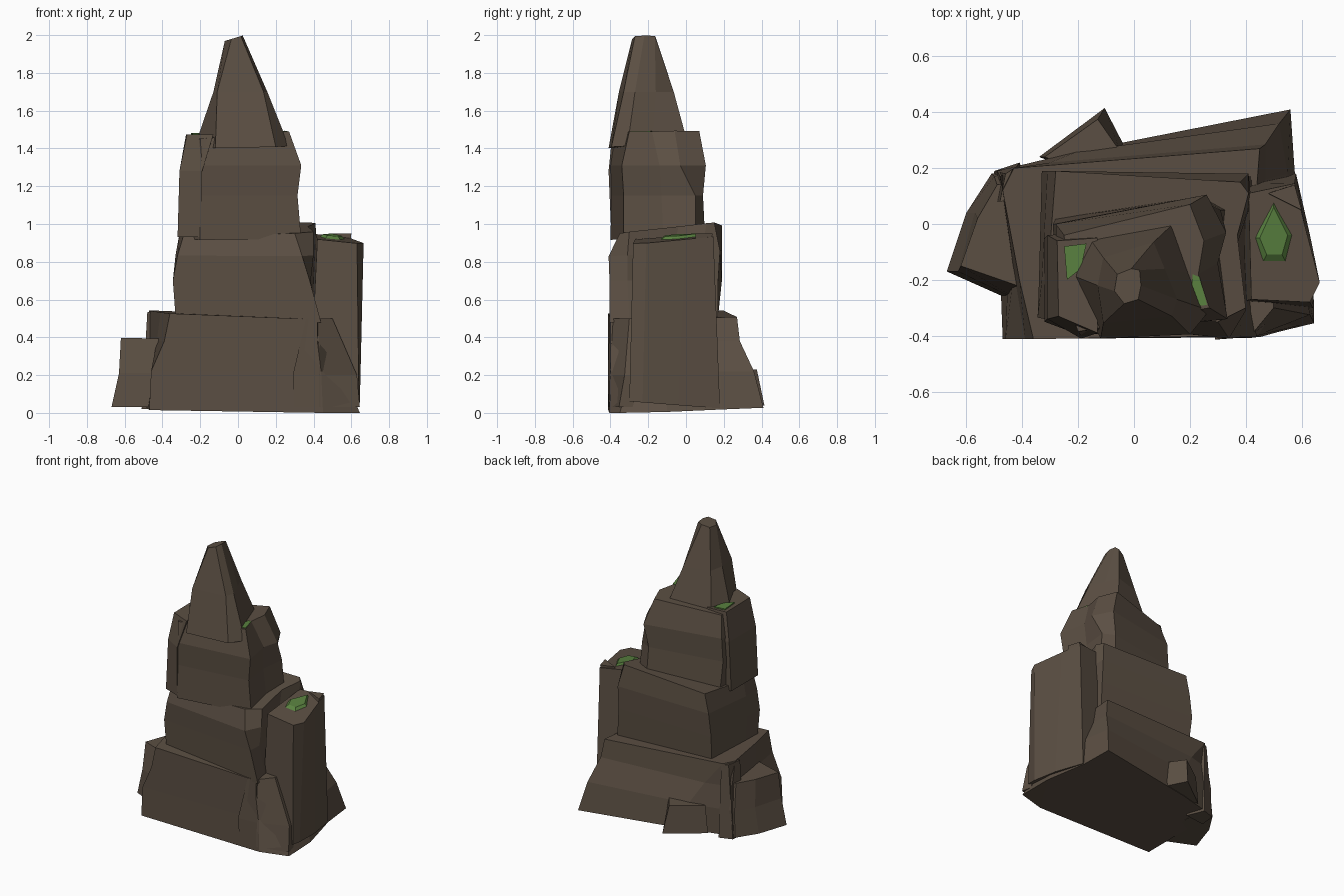
import bpy, bmesh

def material(name, rgb):
    m = bpy.data.materials.new(name)
    m.diffuse_color = (*rgb, 1)
    return m

STONE = material("stone", (0.105, 0.078, 0.056))
MOSS = material("moss", (0.10, 0.22, 0.05))

def rock(name, *rings, mat=STONE):
    """Loft faceted rings; each ring = ((z, slope_x, slope_y), [(x, y), ...])."""
    bm = bmesh.new()
    loops = [[bm.verts.new((x, y, max(0, z + sx * x + sy * y))) for x, y in pts]
             for (z, sx, sy), pts in rings]
    n = len(loops[0])
    for a, b in zip(loops, loops[1:]):
        for i in range(n):
            j = (i + 1) % n
            bm.faces.new((a[i], a[j], b[j], b[i]))
    bm.faces.new(loops[0][::-1])
    bm.faces.new(loops[-1])
    bmesh.ops.recalc_face_normals(bm, faces=bm.faces)
    bmesh.ops.triangulate(bm, faces=[f for f in bm.faces if len(f.verts) > 4])
    me = bpy.data.meshes.new(name)
    bm.to_mesh(me)
    bm.free()
    me.materials.append(mat)
    ob = bpy.data.objects.new(name, me)
    bpy.context.collection.objects.link(ob)
    return ob

# Wide foot slab with the flared sharp spur at the back right
rock("base_tier",
     ((0.022, -0.02, 0.04), [(-0.50, 0.18), (-0.20, 0.26), (0.56, 0.41), (0.575, 0.19), (0.64, -0.10),
                             (0.645, -0.35), (0.45, -0.405), (-0.47, -0.412), (-0.48, -0.15)]),
     ((0.22, 0, 0), [(-0.49, 0.19), (-0.20, 0.26), (0.52, 0.36), (0.55, 0.18), (0.56, -0.10),
                     (0.55, -0.29), (0.44, -0.40), (-0.46, -0.412), (-0.45, -0.15)]),
     ((0.38, 0, 0), [(-0.48, 0.17), (-0.30, 0.22), (0.47, 0.285), (0.47, 0.16), (0.45, -0.10),
                     (0.45, -0.28), (0.42, -0.40), (-0.39, -0.412), (-0.43, -0.17)]),
     ((0.52, -0.04, 0.02), [(-0.47, 0.12), (-0.43, 0.20), (0.45, 0.27), (0.44, 0.14), (0.43, -0.10),
                            (0.43, -0.25), (0.42, -0.40), (-0.36, -0.412), (-0.41, -0.20)]))

# Second tier: set back at the front left, leaning forward, higher at the back right
rock("middle_tier",
     ((0.50, -0.03, 0.02), [(-0.32, 0.17), (0.42, 0.17), (0.43, 0.05), (0.40, -0.12),
                            (0.42, -0.30), (0.44, -0.405), (-0.33, -0.33), (-0.33, -0.2)]),
     ((0.70, 0, 0), [(-0.33, 0.19), (0.41, 0.17), (0.41, 0.07), (0.36, -0.1),
                     (0.385, -0.31), (0.38, -0.405), (-0.345, -0.335), (-0.34, -0.2)]),
     ((0.85, 0, 0.05), [(-0.31, 0.19), (0.41, 0.18), (0.42, 0.08), (0.37, -0.07),
                        (0.40, -0.31), (0.34, -0.41), (-0.32, -0.34), (-0.33, -0.2)]),
     ((0.98, 0.03, 0.11), [(-0.28, 0.19), (0.38, 0.15), (0.41, 0.11), (0.37, -0.04),
                           (0.40, -0.30), (0.30, -0.35), (-0.29, -0.34), (-0.31, -0.2)]))

# Third tier, tapering at the shoulders
rock("upper_tier",
     ((0.94, 0, 0.06), [(-0.28, 0.02), (0.24, 0.10), (0.33, 0.05), (0.31, -0.12),
                        (0.335, -0.33), (-0.20, -0.40), (-0.27, -0.28)]),
     ((1.15, 0, 0), [(-0.29, 0.0), (0.23, 0.09), (0.31, 0.05), (0.29, -0.13),
                     (0.315, -0.33), (-0.20, -0.395), (-0.28, -0.28)]),
     ((1.31, 0, 0), [(-0.28, 0.0), (0.26, 0.105), (0.33, -0.03), (0.30, -0.14),
                     (0.335, -0.34), (-0.19, -0.40), (-0.28, -0.28)]),
     ((1.475, 0.08, 0.02), [(-0.25, -0.04), (0.20, 0.07), (0.25, -0.06), (0.23, -0.18),
                            (0.27, -0.30), (-0.20, -0.385), (-0.24, -0.28)]))

# Slab split off the left side of the third tier
rock("left_shoulder",
     ((0.93, 0, 0), [(-0.32, -0.05), (-0.20, -0.05), (-0.20, -0.395), (-0.32, -0.35)]),
     ((1.28, 0, 0), [(-0.31, -0.04), (-0.18, -0.03), (-0.19, -0.41), (-0.31, -0.34)]),
     ((1.475, 0, 0), [(-0.275, -0.06), (-0.13, -0.05), (-0.13, -0.39), (-0.27, -0.33)]))

# Pointed summit with a chipped tip and a broad front face
rock("peak",
     ((1.42, 0.02, 0.04), [(-0.23, -0.18), (-0.16, -0.05), (0.15, 0.01), (0.22, -0.18),
                           (0.27, -0.31), (0.20, -0.395), (-0.12, -0.41)]),
     ((1.70, 0, 0), [(-0.13, -0.22), (-0.11, -0.12), (0.07, -0.065), (0.11, -0.16),
                     (0.155, -0.27), (0.135, -0.33), (-0.11, -0.355)]),
     ((1.99, 0.3, 0), [(-0.07, -0.24), (-0.06, -0.18), (-0.01, -0.16), (0.02, -0.165),
                       (0.025, -0.22), (0.015, -0.27), (-0.035, -0.285)]))

# Tall pillar on the right
rock("right_column",
     ((0.05, -0.02, -0.08), [(0.36, 0.15), (0.58, 0.18), (0.63, -0.04), (0.645, -0.23),
                             (0.64, -0.30), (0.38, -0.28)]),
     ((0.98, -0.1, 0.07), [(0.41, 0.11), (0.575, 0.145), (0.61, 0.0), (0.665, -0.21),
                           (0.63, -0.28), (0.42, -0.27)]))
rock("column_chip",
     ((0.85, 0, 0), [(0.47, 0.11), (0.57, 0.13), (0.59, 0.05)]),
     ((0.95, 0, 0), [(0.48, 0.11), (0.575, 0.14), (0.60, 0.05)]))

# Wedge leaning against the front right corner
rock("front_right_rock",
     ((0.03, 0, 0), [(0.30, -0.41), (0.43, -0.407), (0.645, -0.355), (0.63, -0.28), (0.30, -0.28)]),
     ((0.20, 0, 0), [(0.29, -0.414), (0.43, -0.403), (0.63, -0.325), (0.62, -0.27), (0.30, -0.28)]),
     ((0.50, 0, 0), [(0.36, -0.405), (0.43, -0.385), (0.50, -0.30), (0.50, -0.26), (0.36, -0.28)]))

# Loose boulders at the left and back
rock("left_rock",
     ((0.03, 0, 0), [(-0.67, -0.17), (-0.60, 0.04), (-0.51, 0.18), (-0.40, 0.20), (-0.40, -0.29)]),
     ((0.21, 0, 0), [(-0.63, -0.17), (-0.57, 0.04), (-0.50, 0.17), (-0.40, 0.20), (-0.40, -0.28)]),
     ((0.385, -0.02, 0), [(-0.62, -0.15), (-0.56, 0.02), (-0.49, 0.14), (-0.40, 0.16), (-0.39, -0.23)]))
rock("back_left_rock",
     ((0.02, 0, 0), [(-0.51, 0.08), (-0.50, 0.19), (-0.41, 0.22), (-0.36, 0.10)]),
     ((0.51, -0.05, 0), [(-0.48, 0.08), (-0.46, 0.18), (-0.42, 0.205), (-0.36, 0.10)]))
rock("back_rock",
     ((0.04, 0, 0), [(-0.34, 0.24), (-0.105, 0.415), (-0.03, 0.27), (-0.10, 0.15)]),
     ((0.23, 0, 0), [(-0.32, 0.24), (-0.13, 0.375), (-0.05, 0.26), (-0.10, 0.15)]))

# Moss: a drop-shaped cushion on the pillar and thin patches on the shoulders
rock("column_moss",
     ((0.975, -0.1, 0.07), [(0.50, 0.08), (0.57, -0.04), (0.545, -0.14), (0.46, -0.14), (0.43, -0.05)]),
     ((0.995, -0.1, 0.07), [(0.50, 0.06), (0.55, -0.04), (0.53, -0.11), (0.475, -0.11), (0.45, -0.05)]),
     mat=MOSS)
rock("left_moss",
     ((1.46, 0, 0), [(-0.25, -0.08), (-0.17, -0.07), (-0.19, -0.16), (-0.24, -0.2)]),
     ((1.483, 0, 0), [(-0.25, -0.08), (-0.17, -0.07), (-0.19, -0.16), (-0.24, -0.2)]), mat=MOSS)
rock("right_moss",
     ((1.46, 0, 0), [(0.21, -0.18), (0.235, -0.19), (0.262, -0.29), (0.20, -0.295)]),
     ((1.493, 0, 0), [(0.21, -0.18), (0.235, -0.19), (0.262, -0.29), (0.20, -0.295)]), mat=MOSS)
